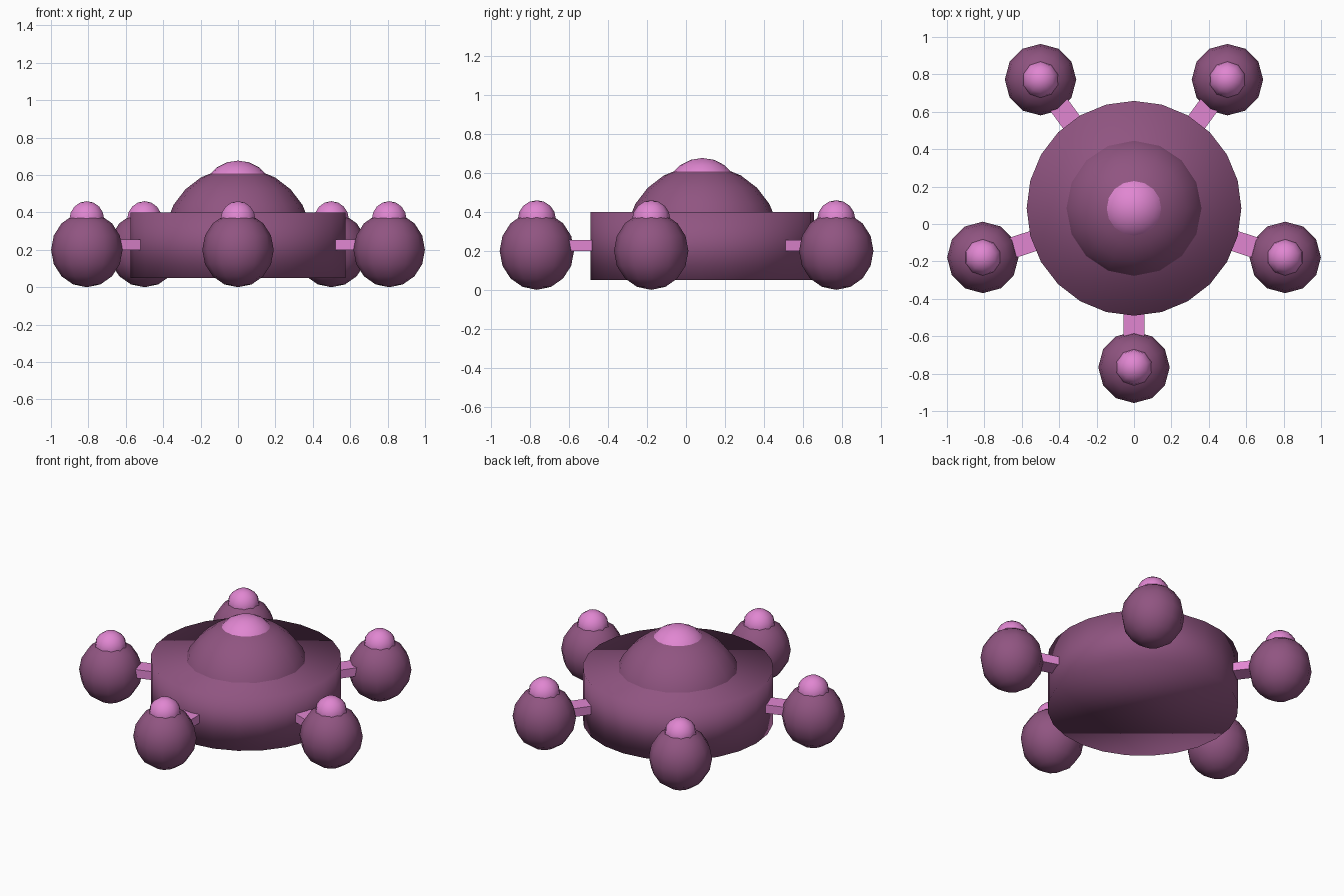
import bpy, bmesh
from math import radians, cos, sin
from mathutils import Matrix, Vector

cube = bpy.data.objects.get("Cube")
if cube:
    bpy.data.objects.remove(cube, do_unlink=True)


def material(name, rgb):
    mat = bpy.data.materials.new(name)
    mat.use_nodes = True
    mat.diffuse_color = (*rgb, 1)
    mat.node_tree.nodes["Principled BSDF"].inputs["Base Color"].default_value = (*rgb, 1)
    return mat


PLUM = material("plum", (0.28, 0.09, 0.22))
PINK = material("pink", (0.75, 0.24, 0.64))
CENTRE = Vector((0, 0.084, 0))


def finish(name, bm, mat, location, smooth=True):
    mesh = bpy.data.meshes.new(name)
    for face in bm.faces:
        face.smooth = smooth
    bm.to_mesh(mesh)
    bm.free()
    mesh.materials.append(mat)
    obj = bpy.data.objects.new(name, mesh)
    obj.location = location
    bpy.context.collection.objects.link(obj)
    return obj


def ball(name, mat, location, radius, height, segments, rings, cut=None):
    """Faceted ball, optionally trimmed below a local height."""
    bm = bmesh.new()
    bmesh.ops.create_uvsphere(bm, u_segments=segments, v_segments=rings, radius=1)
    bmesh.ops.scale(bm, vec=(radius, radius, height), verts=bm.verts)
    if cut is not None:
        bmesh.ops.bisect_plane(bm, geom=bm.verts[:] + bm.edges[:] + bm.faces[:],
                               plane_co=(0, 0, cut), plane_no=(0, 0, 1), clear_inner=True)
    return finish(name, bm, mat, location)


# Central drum
bm = bmesh.new()
bmesh.ops.create_cone(bm, cap_ends=True, segments=24, radius1=0.574, radius2=0.574, depth=0.35)
finish("body", bm, PLUM, CENTRE + Vector((0, 0, 0.225)))

# Dome and its button
ball("dome", PLUM, CENTRE + Vector((0, 0, 0.243)), 0.397, 0.397, 16, 12, cut=0.1)
ball("dome_button", PINK, CENTRE + Vector((0, 0, 0.482)), 0.195, 0.195, 16, 10, cut=0)

# Five pods on short arms around the drum
for i in range(5):
    angle = radians(-90 + 72 * i)
    out = Vector((cos(angle), sin(angle), 0))
    pod = CENTRE + out * 0.85
    ball(f"pod_{i + 1}", PLUM, pod + Vector((0, 0, 0.2)), 0.191, 0.2, 12, 8)
    ball(f"pod_button_{i + 1}", PINK, pod + Vector((0, 0, 0.362)), 0.098, 0.098, 10, 8)

    bm = bmesh.new()
    bmesh.ops.create_cube(bm, size=1)
    bmesh.ops.scale(bm, vec=(0.3, 0.112, 0.056), verts=bm.verts)
    bmesh.ops.rotate(bm, matrix=Matrix.Rotation(angle, 3, "Z"), verts=bm.verts)
    finish(f"arm_{i + 1}", bm, PINK, CENTRE + out * 0.64 + Vector((0, 0, 0.227)), smooth=False)
